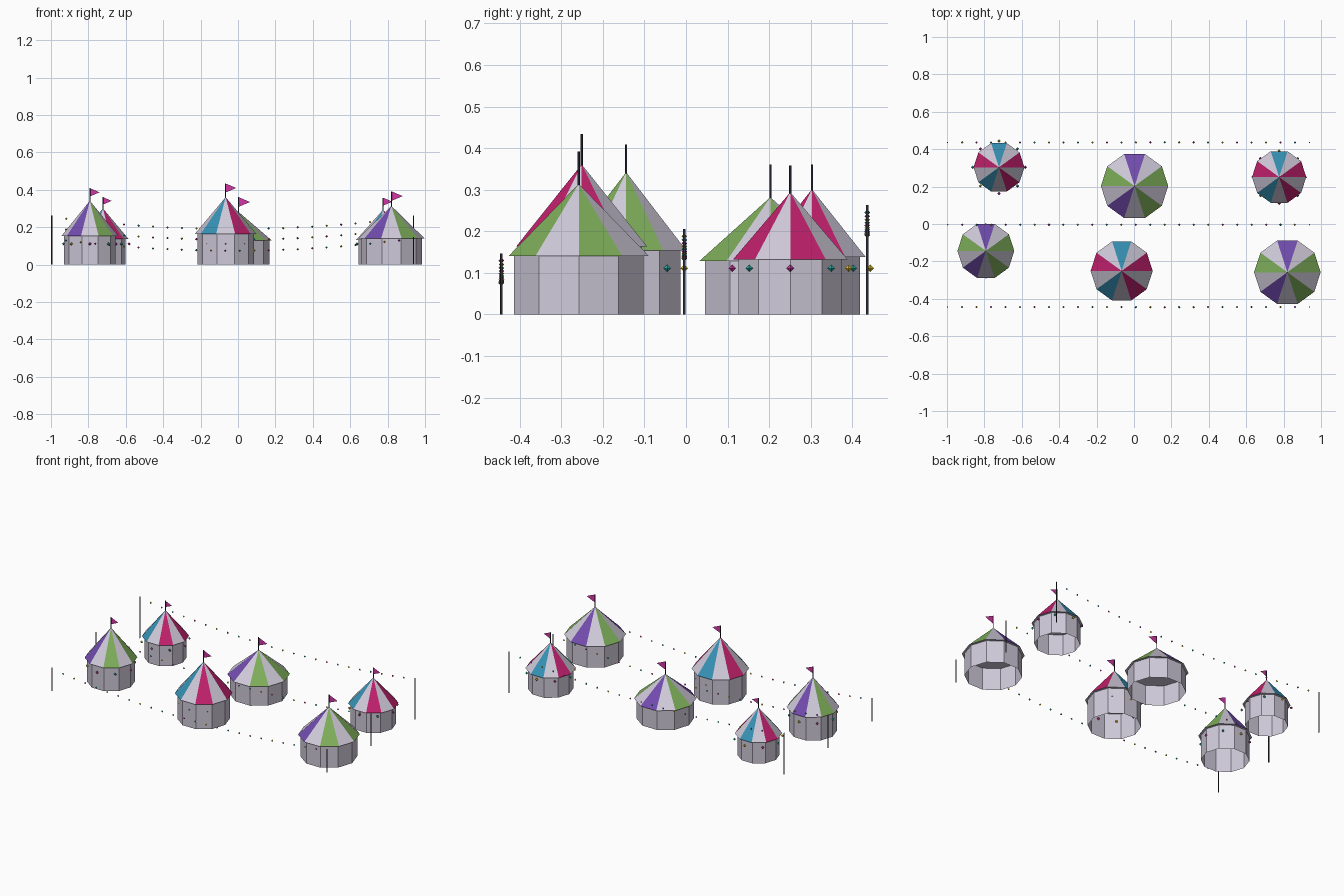
import bpy, bmesh, math
from mathutils import Matrix, Vector

if "Cube" in bpy.data.objects:
    bpy.data.objects.remove(bpy.data.objects["Cube"])


def srgb(r, g, b):
    def lin(c):
        c /= 255
        return c / 12.92 if c <= 0.04045 else ((c + 0.055) / 1.055) ** 2.4
    return (lin(r), lin(g), lin(b), 1)


def material(name, *rgb):
    m = bpy.data.materials.new(name)
    m.diffuse_color = srgb(*rgb)
    m.use_nodes = True
    m.node_tree.nodes["Principled BSDF"].inputs["Base Color"].default_value = m.diffuse_color
    return m


CANVAS = material("canvas white", 208, 202, 218)
TEAL = material("teal", 54, 146, 182)
PINK = material("raspberry", 192, 32, 108)
PURPLE = material("purple", 114, 76, 174)
GREEN = material("green", 126, 174, 90)
DARK = material("dark pole", 46, 44, 58)
FLAG = material("magenta", 210, 54, 166)
YELLOW = material("yellow lamp", 226, 194, 30)
AQUA = material("aqua lamp", 44, 170, 164)
LAMPS = [FLAG, AQUA, YELLOW]


def finish(name, bm, mats):
    me = bpy.data.meshes.new(name)
    bm.to_mesh(me)
    bm.free()
    for m in mats:
        me.materials.append(m)
    ob = bpy.data.objects.new(name, me)
    bpy.context.collection.objects.link(ob)
    return ob


def pole(name, x, y, z0, z1, r=0.003):
    # slim round pole, smooth on its sides
    bm = bmesh.new()
    bmesh.ops.create_cone(bm, cap_ends=True, segments=16, radius1=r, radius2=r,
                          depth=z1 - z0, matrix=Matrix.Translation((x, y, (z0 + z1) / 2)))
    for f in bm.faces:
        f.smooth = len(f.verts) == 4
    finish(name, bm, [DARK])


def lamps(name, points, size, shift=0):
    # octahedral bulbs cycling through three colours
    bm = bmesh.new()
    for i, p in enumerate(points):
        new = bmesh.ops.create_uvsphere(bm, u_segments=4, v_segments=2, radius=size,
                                        matrix=Matrix.Translation(p))
        for f in {f for v in new["verts"] for f in v.link_faces}:
            f.material_index = (i + shift) % 3
    finish(name, bm, LAMPS)


def decagon(bm, x, y, z, r):
    return [bm.verts.new((x + r * math.cos(i * math.pi / 5),
                          y + r * math.sin(i * math.pi / 5), z)) for i in range(10)]


def tent(name, x, y, r, eave, apex, first, second, lit):
    # open ten-sided wall
    bm = bmesh.new()
    rw = r - 0.0145
    low, high = decagon(bm, x, y, 0, rw), decagon(bm, x, y, eave, rw)
    for i in range(10):
        j = (i + 1) % 10
        bm.faces.new((low[i], low[j], high[j], high[i]))
    finish(name + "_wall", bm, [CANVAS])
    # striped roof with a flat underside
    bm = bmesh.new()
    rim = decagon(bm, x, y, eave, r)
    top = bm.verts.new((x, y, apex))
    for i in range(10):
        f = bm.faces.new((rim[i], rim[(i + 1) % 10], top))
        f.material_index = (1, 0, 2, 0)[i % 4]
    bm.faces.new(rim[::-1])
    finish(name + "_roof", bm, [CANVAS, first, second])
    # flagpole and flat pennant
    tip = apex + 0.44 * r
    pole(name + "_flagpole", x, y, apex - 0.02, tip, 0.0026)
    bm = bmesh.new()
    bm.faces.new([bm.verts.new((x + a * r, y, tip - b * r))
                  for a, b in ((0, 0), (0, 0.29), (0.34, 0.145))])
    finish(name + "_pennant", bm, [FLAG])
    # ring of bulbs at a fixed radius
    if lit:
        ring = [Vector((x + 0.14 * math.cos(k * math.pi / 4),
                        y + 0.14 * math.sin(k * math.pi / 4), 0.111)) for k in range(8)]
        lamps(name + "_lamp_ring", ring, 0.009)


tent("back_left_tent", -0.722, 0.303, 0.136, 0.138, 0.301, PINK, TEAL, True)
tent("back_middle_tent", 0.003, 0.203, 0.18, 0.128, 0.282, GREEN, PURPLE, False)
tent("back_right_tent", 0.776, 0.251, 0.145, 0.132, 0.294, PINK, TEAL, True)
tent("front_left_tent", -0.792, -0.144, 0.152, 0.154, 0.342, GREEN, PURPLE, True)
tent("front_middle_tent", -0.066, -0.251, 0.166, 0.163, 0.361, PINK, TEAL, True)
tent("front_right_tent", 0.82, -0.258, 0.178, 0.14, 0.314, GREEN, PURPLE, False)

# three sagging light strings, each between two poles
X0, X1 = -0.996, 0.938
for row, (label, y, h) in enumerate((("front", -0.444, 0.147), ("middle", -0.004, 0.206),
                                     ("back", 0.436, 0.263))):
    pole(label + "_left_pole", X0, y, 0, h)
    pole(label + "_right_pole", X1, y, 0, h)
    bulbs = []
    for i in range(1, 25):
        t = i / 25
        bulbs.append(Vector((X0 + (X1 - X0) * t, y, h - 0.008 - 0.064 * 4 * t * (1 - t))))
    lamps(label + "_light_string", bulbs, 0.0068, 1 + 2 * row)
